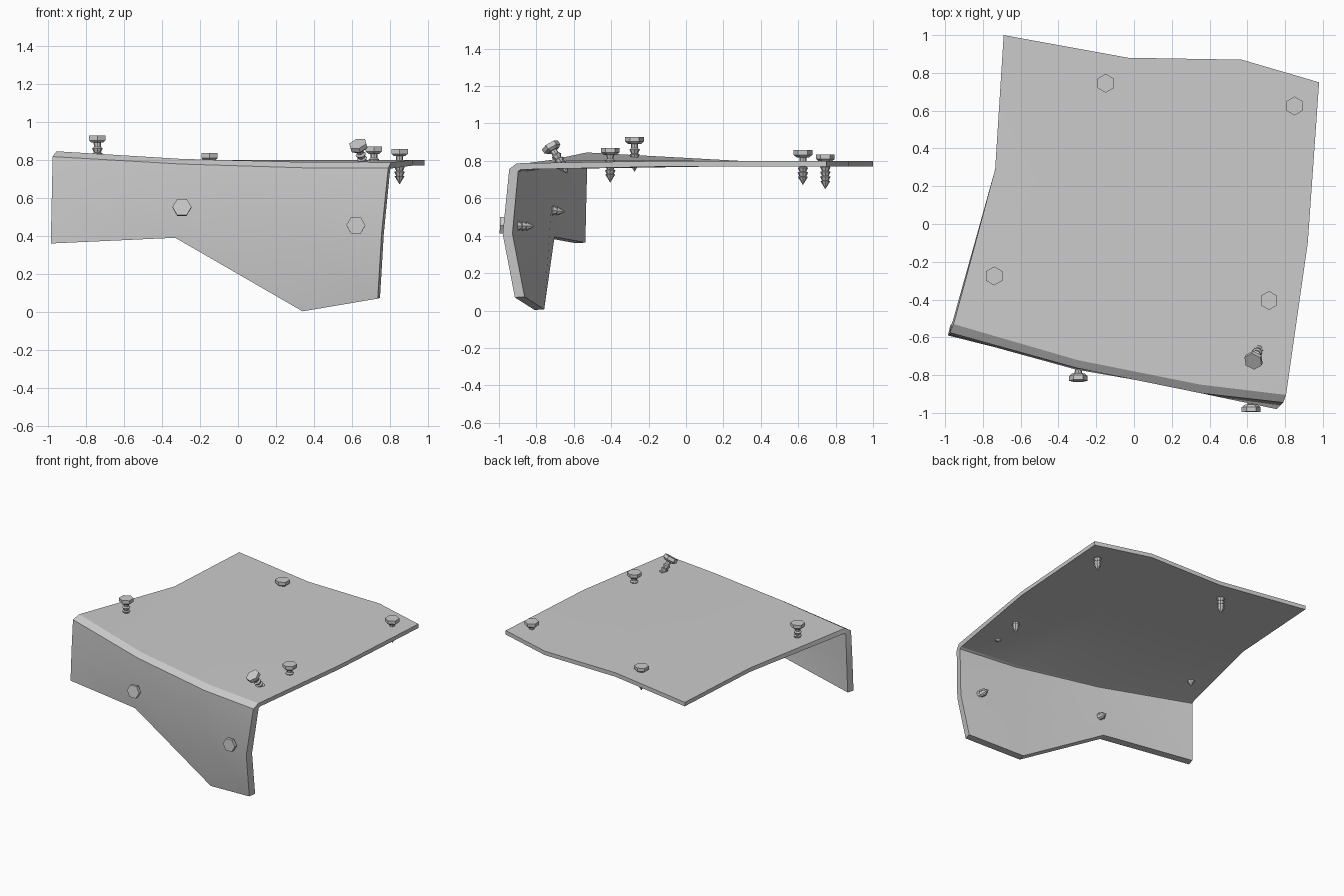
import bpy, bmesh, math
from mathutils import Vector

if "Cube" in bpy.data.objects:
    bpy.data.objects.remove(bpy.data.objects["Cube"])


def finish(name, bm, angle):
    bmesh.ops.recalc_face_normals(bm, faces=bm.faces)
    mesh = bpy.data.meshes.new(name)
    bm.to_mesh(mesh)
    bm.free()
    ob = bpy.data.objects.new(name, mesh)
    bpy.context.collection.objects.link(ob)
    bpy.ops.object.select_all(action='DESELECT')
    bpy.context.view_layer.objects.active = ob
    ob.select_set(True)
    bpy.ops.object.shade_smooth_by_angle(angle=math.radians(angle))


# Bent plate: rows from the back edge, over the bend, to the ragged flange bottom
rows = [
    [(-.69, 1.0, .80), (-.03, .88, .80), (.57, .87, .80), (.98, .75, .80)],
    [(-.735, .29, .80), (-.2, .16, .80), (.35, .05, .80), (.92, -.10, .80)],
    [(-.955, -.53, .845), (-.30, -.72, .805), (.35, -.85, .788), (.805, -.905, .787)],
    [(-.975, -.575, .817), (-.30, -.763, .778), (.35, -.895, .758), (.79, -.945, .756)],
    [(-.98, -.585, .59), (-.31, -.77, .58), (.35, -.885, .40), (.755, -.98, .41)],
    [(-.985, -.59, .36), (-.33, -.755, .39), (.34, -.81, .003), (.735, -.915, .07)],
]
# Offset from outer to inner skin for each row
inner = [(0, 0, -.03), (0, 0, -.03), (-.003, .022, -.033),
         (.010, .048, -.012), (.012, .052, 0), (.012, .052, .003)]
bm = bmesh.new()
outs = [[bm.verts.new(p) for p in r] for r in rows]
ins = [[bm.verts.new(Vector(p) + Vector(o)) for p in r] for r, o in zip(rows, inner)]
for grid in (outs, ins):
    for a, b in zip(grid, grid[1:]):
        for i in range(3):
            bm.faces.new((a[i], a[i + 1], b[i + 1], b[i]))


def rim(g):
    return g[0] + [r[-1] for r in g[1:-1]] + g[-1][::-1] + [r[0] for r in g[-2:0:-1]]


ro, ri = rim(outs), rim(ins)
for i in range(len(ro)):
    j = (i + 1) % len(ro)
    bm.faces.new((ro[i], ro[j], ri[j], ri[i]))
finish("bent_plate", bm, 25)


def lathe(bm, profile, sides, top, d, u):
    """Faceted closed sweep of (distance, radius) pairs along d."""
    v = d.cross(u)
    rings = []
    for s, r in profile:
        rings.append([bm.verts.new(top + d * s + r * (
            u * math.cos(2 * math.pi * k / sides) + v * math.sin(2 * math.pi * k / sides)))
            for k in range(sides)])
    for a, b in zip(rings, rings[1:]):
        for k in range(sides):
            n = (k + 1) % sides
            bm.faces.new((a[k], a[n], b[n], b[k]))
    bm.faces.new(rings[0])
    bm.faces.new(rings[-1])


# Barbed hex bolts: flat head, tapered collar, ridged shank, pointed tip
head = [(0, .05), (.025, .05), (.038, .034)]
shank = [(.03, .02), (.06, .018)]
for k in range(3):
    shank += [(.068 + .026 * k, .028), (.089 + .026 * k, .018)]
shank += [(.142, .027), (.185, .001)]


def bolt(name, top, tip, ref):
    top = Vector(top)
    d = (Vector(tip) - top).normalized()
    ref = Vector(ref)
    u = (ref - d * ref.dot(d)).normalized()
    bm = bmesh.new()
    lathe(bm, head, 6, top, d, u)
    lathe(bm, shank, 8, top, d, u)
    finish(name, bm, 20)


# Upright bolts through the top
for i, (x, y, z) in enumerate([(-.15, .745, .835), (.85, .625, .857),
                               (-.74, -.275, .928), (.715, -.405, .87)]):
    bolt(f"top_bolt_{i + 1}", (x, y, z), (x, y, z - .185), (0, 1, 0))

# Tilted bolt near the corner and the two flange bolts
bolt("tilted_bolt", (.63, -.728, .885), (.672, -.635, .735), (0, 1, 0))
bolt("flange_bolt_1", (-.295, -.83, .552), (-.295, -.645, .527), (1, 0, 0))
bolt("flange_bolt_2", (.62, -.995, .456), (.62, -.81, .45), (1, 0, 0))
